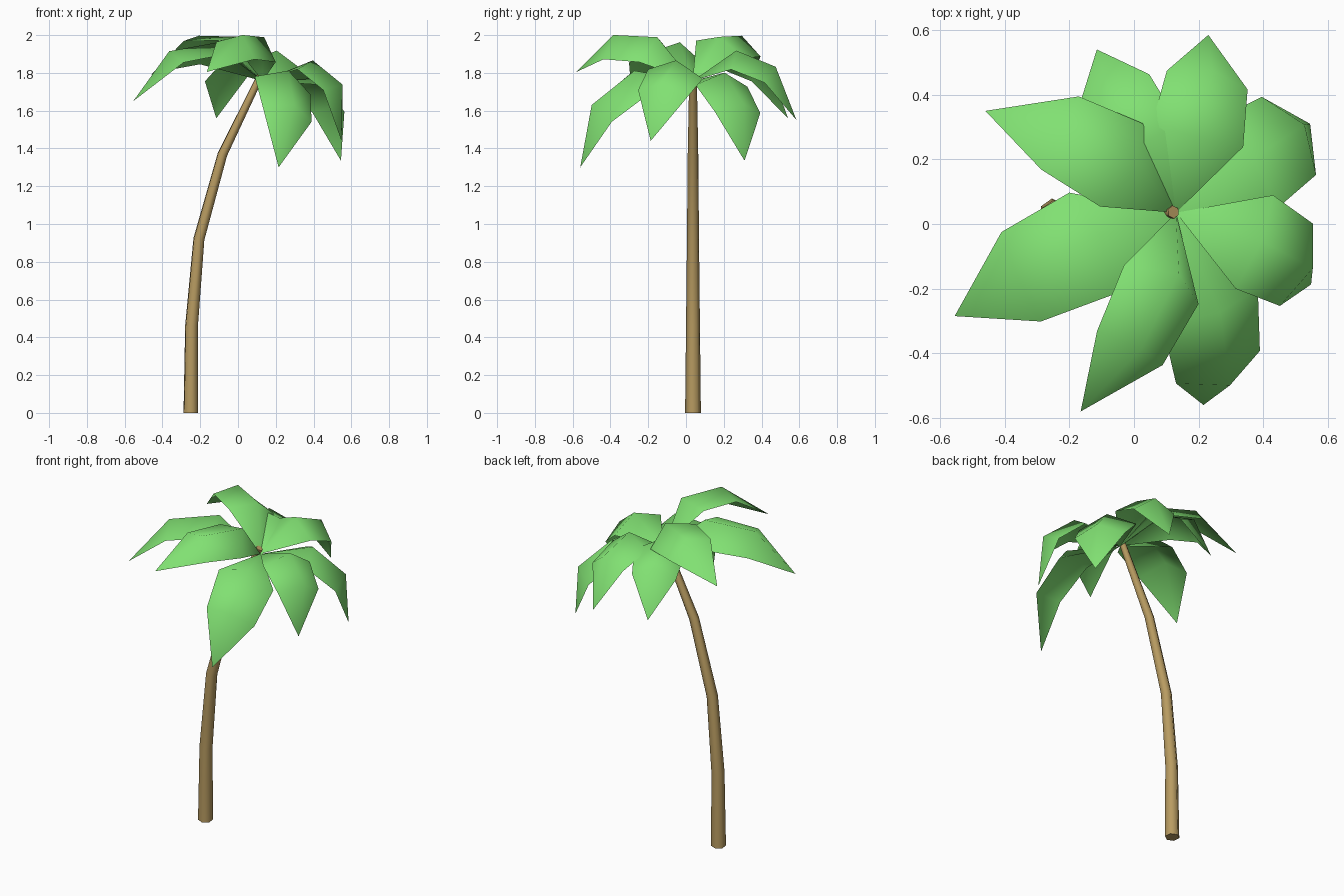
import bpy
import bmesh
import math
from mathutils import Vector, Matrix

if "Cube" in bpy.data.objects:
    bpy.data.objects.remove(bpy.data.objects["Cube"])


def material(name, rgb):
    m = bpy.data.materials.new(name)
    m.diffuse_color = (*rgb, 1.0)
    m.use_nodes = True
    m.node_tree.nodes["Principled BSDF"].inputs["Base Color"].default_value = m.diffuse_color
    return m


BARK = material("bark brown", (0.48, 0.33, 0.12))
GREEN = material("leaf green", (0.22, 0.75, 0.17))


def finish(bm, name, mat, angle):
    me = bpy.data.meshes.new(name)
    bm.to_mesh(me)
    bm.free()
    ob = bpy.data.objects.new(name, me)
    bpy.context.collection.objects.link(ob)
    me.materials.append(mat)
    bpy.ops.object.select_all(action="DESELECT")
    ob.select_set(True)
    bpy.context.view_layer.objects.active = ob
    bpy.ops.object.shade_smooth_by_angle(angle=math.radians(angle))
    return ob


# trunk: six-sided tapering tube along a leaning path (x, z, radius)
PATH = [(-0.25, 0.0, 0.042), (-0.246, 0.46, 0.037), (-0.207, 0.92, 0.032),
        (-0.082, 1.37, 0.028), (0.122, 1.79, 0.020)]
SIDES = 6
bm = bmesh.new()
rings = []
for i, (x, z, r) in enumerate(PATH):
    a, b = PATH[max(i - 1, 0)], PATH[min(i + 1, len(PATH) - 1)]
    lean = 0 if i == 0 else math.atan2(b[0] - a[0], b[1] - a[1])
    turn = Matrix.Rotation(lean, 3, "Y")
    ring = []
    for k in range(SIDES):
        t = 2 * math.pi * k / SIDES + math.radians(36)
        p = turn @ Vector((r * math.cos(t), r * math.sin(t), 0))
        ring.append(bm.verts.new(p + Vector((x, 0.037, z))))
    rings.append(ring)
for lo, hi in zip(rings, rings[1:]):
    for k in range(SIDES):
        n = (k + 1) % SIDES
        bm.faces.new((lo[k], lo[n], hi[n], hi[k]))
bm.faces.new(rings[0][::-1])
bm.faces.new(rings[-1])
finish(bm, "trunk", BARK, 65)

# leaves: arched blades from the crown to a tip
ROOT = Vector((0.13, 0.035, 1.757))


def leaf(name, tip, half_width, bend, arch, roll):
    chord = Vector(tip) - ROOT
    d = chord.normalized()
    side = d.cross(Vector((0, 0, 1))).normalized()
    up = side.cross(d)
    c, s = math.cos(math.radians(roll)), math.sin(math.radians(roll))
    side, up = side * c + up * s, up * c - side * s
    bm = bmesh.new()

    def point(u, v, n):
        return bm.verts.new(ROOT + chord * u + side * v + up * n)

    root, end = point(0, 0, 0), point(1, 0, 0)
    rows = []
    for u, shift, w, lift in ((0.338, -0.07 - 0.05 * d.z, half_width, 0.017),
                              (0.658, -0.01 - 0.06 * d.z, half_width * 0.88, 0.01)):
        n = bend + lift
        rows.append((point(u, -w, n), point(u + shift, 0, n + arch), point(u, w, n)))
    r1, r2 = rows
    for k in (0, 1):
        bm.faces.new((root, r1[k + 1], r1[k]))
        bm.faces.new((r1[k], r1[k + 1], r2[k + 1], r2[k]))
        bm.faces.new((r2[k], r2[k + 1], end))
    for f in bm.faces:
        f.normal_update()
    if sum(f.normal.dot(up) for f in bm.faces) < 0:
        bmesh.ops.reverse_faces(bm, faces=bm.faces[:])
    finish(bm, name, GREEN, 180)


# tip position, half width, bend, arch across, roll in degrees
LEAVES = [
    ((-0.46, 0.35, 1.79), 0.152, 0.147, 0.073, -18),
    ((-0.115, 0.54, 1.56), 0.143, 0.137, 0.075, 5),
    ((0.23, 0.585, 1.55), 0.147, 0.145, 0.075, -8),
    ((0.545, 0.31, 1.335), 0.167, 0.137, 0.070, 2),
    ((0.548, -0.187, 1.44), 0.158, 0.16, 0.072, 11),
    ((0.215, -0.56, 1.30), 0.165, 0.160, 0.080, 21),
    ((-0.165, -0.58, 1.805), 0.140, 0.13, 0.090, 22),
    ((-0.555, -0.285, 1.65), 0.174, 0.138, 0.085, -9),
]
for i, spec in enumerate(LEAVES, 1):
    leaf(f"leaf_{i}", *spec)
